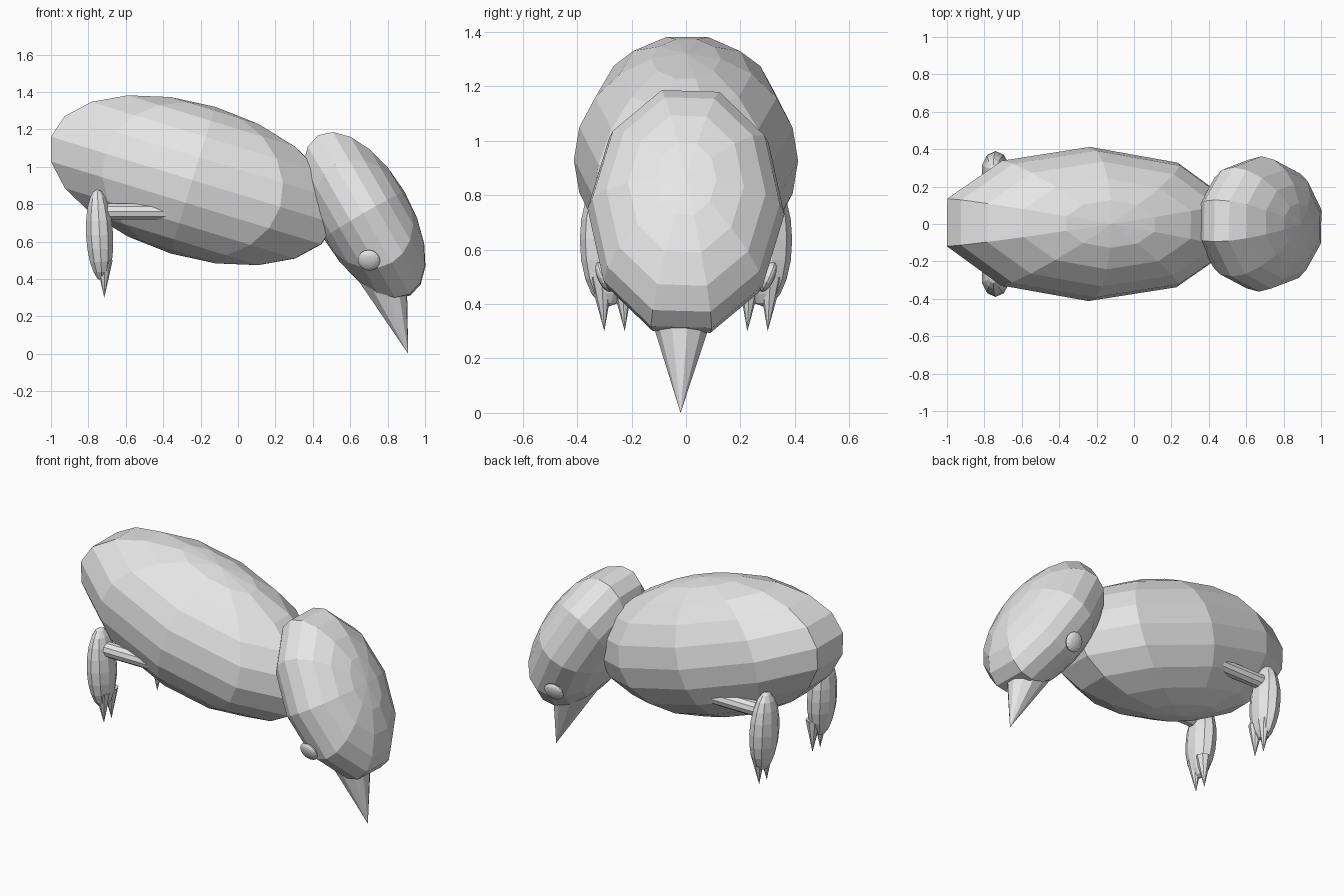
import bpy
import bmesh
from math import radians
from mathutils import Matrix, Vector

if "Cube" in bpy.data.objects:
    bpy.data.objects.remove(bpy.data.objects["Cube"], do_unlink=True)

grey = bpy.data.materials.new("plain_grey")
grey.use_nodes = True
colour = (0.8, 0.8, 0.8, 1)
grey.diffuse_color = colour
grey.node_tree.nodes["Principled BSDF"].inputs["Base Color"].default_value = colour


def finish(name, bm):
    bmesh.ops.recalc_face_normals(bm, faces=bm.faces)
    mesh = bpy.data.meshes.new(name)
    bm.to_mesh(mesh)
    bm.free()
    mesh.materials.append(grey)
    obj = bpy.data.objects.new(name, mesh)
    bpy.context.collection.objects.link(obj)
    return obj


def ellipsoid(name, centre, radii, rotation=Matrix(), segments=10, rings=10):
    bm = bmesh.new()
    bmesh.ops.create_uvsphere(bm, u_segments=segments, v_segments=rings, radius=1)
    bm.transform(Matrix.Translation(centre) @ rotation @ Matrix.Diagonal((*radii, 1)))
    return finish(name, bm)


def cone(name, base, tip, base_radius, tip_radius=0, segments=10):
    base, tip = Vector(base), Vector(tip)
    axis = tip - base
    bm = bmesh.new()
    bmesh.ops.create_cone(bm, cap_ends=True, segments=segments, radius1=base_radius,
                          radius2=tip_radius, depth=axis.length)
    turn = Vector((0, 0, 1)).rotation_difference(axis).to_matrix().to_4x4()
    bm.transform(Matrix.Translation((base + tip) / 2) @ turn)
    bmesh.ops.remove_doubles(bm, verts=bm.verts, dist=0.0001)
    return finish(name, bm)


def tilt(pitch, yaw):
    return Matrix.Rotation(radians(pitch), 4, "Y") @ Matrix.Rotation(radians(yaw), 4, "Z")


# Body, head and beak
ellipsoid("body", (-0.24, 0, 0.928), (0.835, 0.412, 0.41), tilt(17, -0.6))
ellipsoid("head", (0.675, 0, 0.74), (0.516, 0.362, 0.25), tilt(60, -2))
cone("beak", (0.77, -0.015, 0.44), (0.91, -0.02, 0), 0.142)

for side, label in ((1, "left"), (-1, "right")):
    # Eye: a flattened ball lying on the side of the head
    outward = Vector((-0.1, side * 0.9, -0.4))
    facing = outward.to_track_quat("Z", "Y").to_matrix().to_4x4()
    ellipsoid(label + "_eye", (0.7, side * 0.3, 0.5), (0.06, 0.06, 0.025), facing, 16, 10)

    # Leg: a short rod out of the body and a long oval shin
    cone(label + "_hip_rod", (-0.3, side * 0.29, 0.76), (-0.74, side * 0.29, 0.76),
         0.045, 0.045)
    ellipsoid(label + "_leg", (-0.74, side * 0.285, 0.635), (0.076, 0.105, 0.245),
              tilt(-3, 0))

    # Toes: slim claws under the leg
    for number, toe_y in enumerate((0.225, 0.3), 1):
        cone(f"{label}_toe_{number}", (-0.715, side * (toe_y + 0.01), 0.5),
             (-0.715, side * toe_y, 0.3), 0.045, 0, 8)
